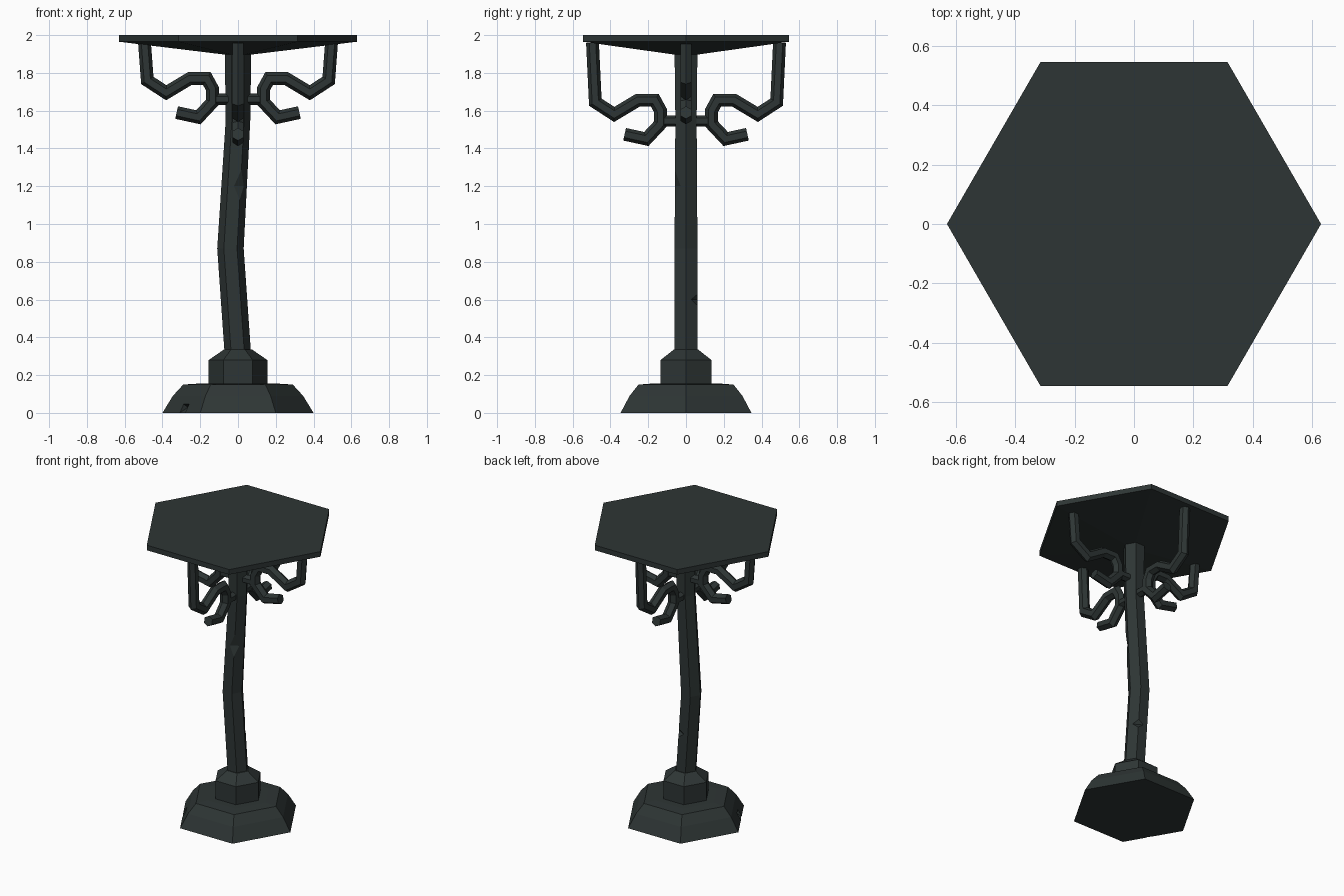
import bpy, bmesh, math
from mathutils import Matrix, Vector

if "Cube" in bpy.data.objects:
    bpy.data.objects.remove(bpy.data.objects["Cube"])

iron = bpy.data.materials.new("dark_iron")
iron.diffuse_color = (0.027, 0.036, 0.035, 1)
iron.use_nodes = True
iron.node_tree.nodes["Principled BSDF"].inputs["Base Color"].default_value = iron.diffuse_color


def loft(name, rings):
    """Skin a list of equal-sized point rings and cap both ends."""
    bm = bmesh.new()
    rows = [[bm.verts.new(p) for p in ring] for ring in rings]
    n = len(rows[0])
    for a, b in zip(rows, rows[1:]):
        for i in range(n):
            j = (i + 1) % n
            bm.faces.new((a[i], a[j], b[j], b[i]))
    bm.faces.new(rows[0][::-1])
    bm.faces.new(rows[-1])
    bmesh.ops.recalc_face_normals(bm, faces=bm.faces)
    me = bpy.data.meshes.new(name)
    bm.to_mesh(me)
    bm.free()
    me.materials.append(iron)
    ob = bpy.data.objects.new(name, me)
    bpy.context.collection.objects.link(ob)
    return ob


def hex_ring(r, z, cx=0.0):
    return [Vector((cx + r * math.cos(math.pi / 3 * k), r * math.sin(math.pi / 3 * k), z))
            for k in range(6)]


def stack(name, profile):
    return loft(name, [hex_ring(*p) for p in profile])


def tube(name, path, r, angle):
    """Mitred hexagonal bar along a path in the (radius, z) plane, turned about z."""
    pts = [Vector(p) for p in path]
    rot = Matrix.Rotation(angle, 3, 'Z')
    rings = []
    for i, p in enumerate(pts):
        d0 = (p - pts[max(i - 1, 0)]) if i else pts[1] - p
        d1 = (pts[i + 1] - p) if i < len(pts) - 1 else d0
        d0, d1 = d0.normalized(), d1.normalized()
        t = (d0 + d1).normalized()
        nrm = Vector((-t.y, t.x)) / max(t.dot(d0), 0.5)
        ring = []
        for k in range(6):
            a = math.pi / 3 * k
            q = p + nrm * (r * math.cos(a))
            ring.append(rot @ Vector((q.x, r * math.sin(a), q.y)))
        rings.append(ring)
    return loft(name, rings)


def chip(ob, cx, radius, z, deg, depth, height, width):
    """Cut a wedge-shaped nick into an edge."""
    bm = bmesh.new()
    bmesh.ops.create_cube(bm, size=math.sqrt(2))   # half diagonal 1 after turning
    out = depth * 2
    u = Vector((math.cos(math.radians(deg)), math.sin(math.radians(deg)), 0))
    m = (Matrix.Translation(Vector((cx, 0, z)) + u * (radius - depth + out))
         @ Matrix.Rotation(math.radians(deg), 4, 'Z')
         @ Matrix.Diagonal((out, width, height, 1))
         @ Matrix.Rotation(math.pi / 4, 4, 'Y'))
    bm.transform(m)
    me = bpy.data.meshes.new("chip_cutter")
    bm.to_mesh(me)
    bm.free()
    cutter = bpy.data.objects.new("chip_cutter", me)
    bpy.context.collection.objects.link(cutter)
    cutter.hide_render = True
    mod = ob.modifiers.new("chip", 'BOOLEAN')
    mod.operation = 'DIFFERENCE'
    mod.solver = 'EXACT'
    mod.object = cutter
    dg = bpy.context.evaluated_depsgraph_get()
    new = bpy.data.meshes.new_from_object(ob.evaluated_get(dg))
    ob.modifiers.clear()
    ob.data = new
    bpy.data.objects.remove(cutter)


# Foot and collar
foot = stack("foot", [(0.40, 0), (0.345, 0.09), (0.29, 0.15), (0.21, 0.155)])
chip(foot, 0, 0.345, 0.03, -148, 0.05, 0.06, 0.04)
stack("collar", [(0.155, 0.14), (0.155, 0.28), (0.075, 0.335)])

# Bent post with worn nicks
post = stack("post", [(0.07, 0.30, 0), (0.07, 0.87, -0.04), (0.065, 1.55, 0), (0.07, 1.92, 0)])
chip(post, -0.02, 0.07, 1.2, -60, 0.02, 0.18, 0.05)
chip(post, -0.02, 0.07, 0.6, 60, 0.02, 0.06, 0.05)

# Table top with shallow conical underside
stack("table_top", [(0.03, 1.892), (0.63, 1.965), (0.63, 2.0)])

# Four scrolled arms: the front and back pair hangs lower
scroll = [(0.48, 1.76), (0.38, 1.695), (0.255, 1.77), (0.165, 1.77), (0.135, 1.715),
          (0.135, 1.645), (0.21, 1.565), (0.325, 1.59)]
for name, turn, drop in (("right", 0, 0), ("back", 1, 0.115), ("left", 2, 0), ("front", 3, 0.115)):
    path = [(0.495, 1.96)] + [(x, z - drop) for x, z in scroll]
    tube(name + "_arm", path, 0.034, turn * math.pi / 2)
    tube(name + "_arm_link", [(0.03, 1.66 - drop), (0.14, 1.66 - drop)], 0.03, turn * math.pi / 2)
